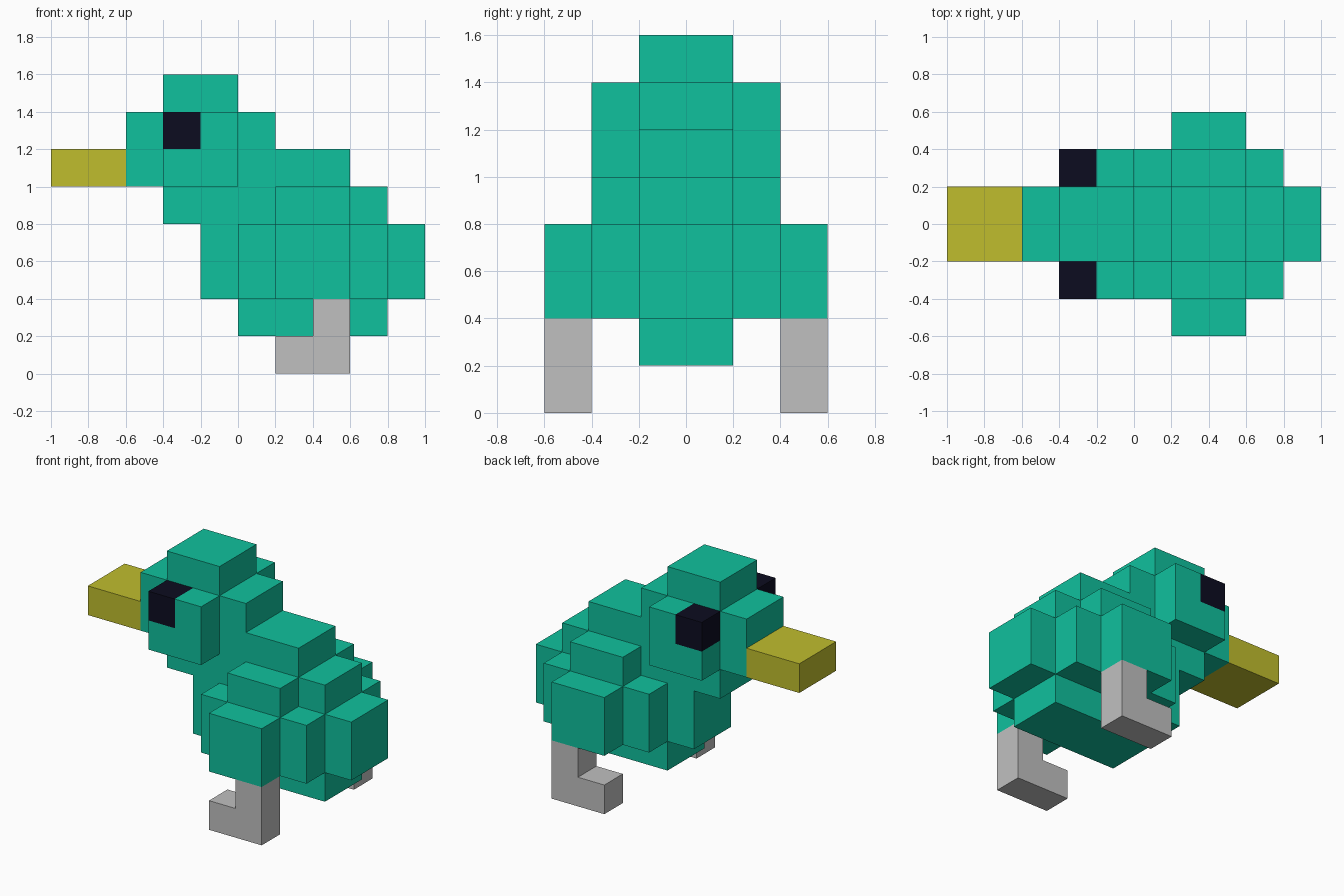
import bpy
import bmesh
from mathutils import Vector

cube = bpy.data.objects.get("Cube")
if cube:
    bpy.data.objects.remove(cube, do_unlink=True)

UNIT = 0.2  # edge length of one block


def make_material(name, rgb):
    mat = bpy.data.materials.new(name)
    mat.use_nodes = True
    color = (*rgb, 1.0)
    mat.diffuse_color = color
    mat.node_tree.nodes["Principled BSDF"].inputs["Base Color"].default_value = color
    return mat


green = make_material("teal green", (0.005, 0.533, 0.337))
yellow = make_material("beak yellow", (0.527, 0.515, 0.027))
grey = make_material("leg grey", (0.527, 0.527, 0.527))
dark = make_material("eye dark navy", (0.0037, 0.0037, 0.0144))


def box(x0, x1, y0, y1, z0, z1):
    """Block cells between two corners, in block units."""
    return {(x, y, z) for x in range(x0, x1) for y in range(y0, y1) for z in range(z0, z1)}


def mirrored(cells):
    """The same cells on the other side of the y = 0 plane."""
    return {(x, -1 - y, z) for x, y, z in cells}


parts = {}


def add_part(name, material, *boxes):
    parts[name] = (material, set().union(*(box(*b) for b in boxes)))


def add_pair(name, material, *boxes):
    add_part("left_side_" + name, material, *boxes)
    cells = parts["left_side_" + name][1]
    parts["right_side_" + name] = (material, mirrored(cells))


# Central body, stepped from belly to neck
add_part("body", green,
         (0, 4, -1, 1, 1, 2), (-1, 5, -1, 1, 2, 4),
         (-2, 4, -1, 1, 4, 5), (0, 3, -1, 1, 5, 6), (0, 1, -1, 1, 6, 7))
# Head with raised crown
add_part("head", green, (-3, 0, -1, 1, 5, 7), (-2, 0, -1, 1, 7, 8))
add_part("beak", yellow, (-5, -3, -1, 1, 5, 6))
# Cheeks leave room for the eye block at their upper front corner
add_pair("cheek", green, (-2, 0, 1, 2, 5, 6), (-1, 0, 1, 2, 6, 7))
add_pair("eye", dark, (-2, -1, 1, 2, 6, 7))
# Flanks and wings
add_pair("flank", green, (0, 4, 1, 2, 2, 4), (1, 3, 1, 2, 4, 5))
add_pair("wing", green, (1, 3, 2, 3, 2, 4))
# Legs with a forward foot
add_pair("leg", grey, (2, 3, 2, 3, 0, 2), (1, 2, 2, 3, 0, 1))

# Every part keeps only the faces that are not pressed against another block
filled = set().union(*(cells for _, cells in parts.values()))


def build(name, material, cells):
    bm = bmesh.new()
    for cell in sorted(cells):
        for axis in range(3):
            for side in (0, 1):
                neighbour = list(cell)
                neighbour[axis] += 2 * side - 1
                if tuple(neighbour) in filled:
                    continue
                u, v = (axis + 1) % 3, (axis + 2) % 3
                corners = []
                for a, b in ((0, 0), (1, 0), (1, 1), (0, 1)):
                    p = Vector(cell)
                    p[axis] += side
                    p[u] += a
                    p[v] += b
                    corners.append(bm.verts.new(p * UNIT))
                bm.faces.new(corners if side else corners[::-1])
    bmesh.ops.remove_doubles(bm, verts=bm.verts, dist=0.001)
    mesh = bpy.data.meshes.new(name)
    bm.to_mesh(mesh)
    bm.free()
    mesh.materials.append(material)
    obj = bpy.data.objects.new(name, mesh)
    bpy.context.collection.objects.link(obj)


for part_name, (mat, part_cells) in parts.items():
    build(part_name, mat, part_cells)
